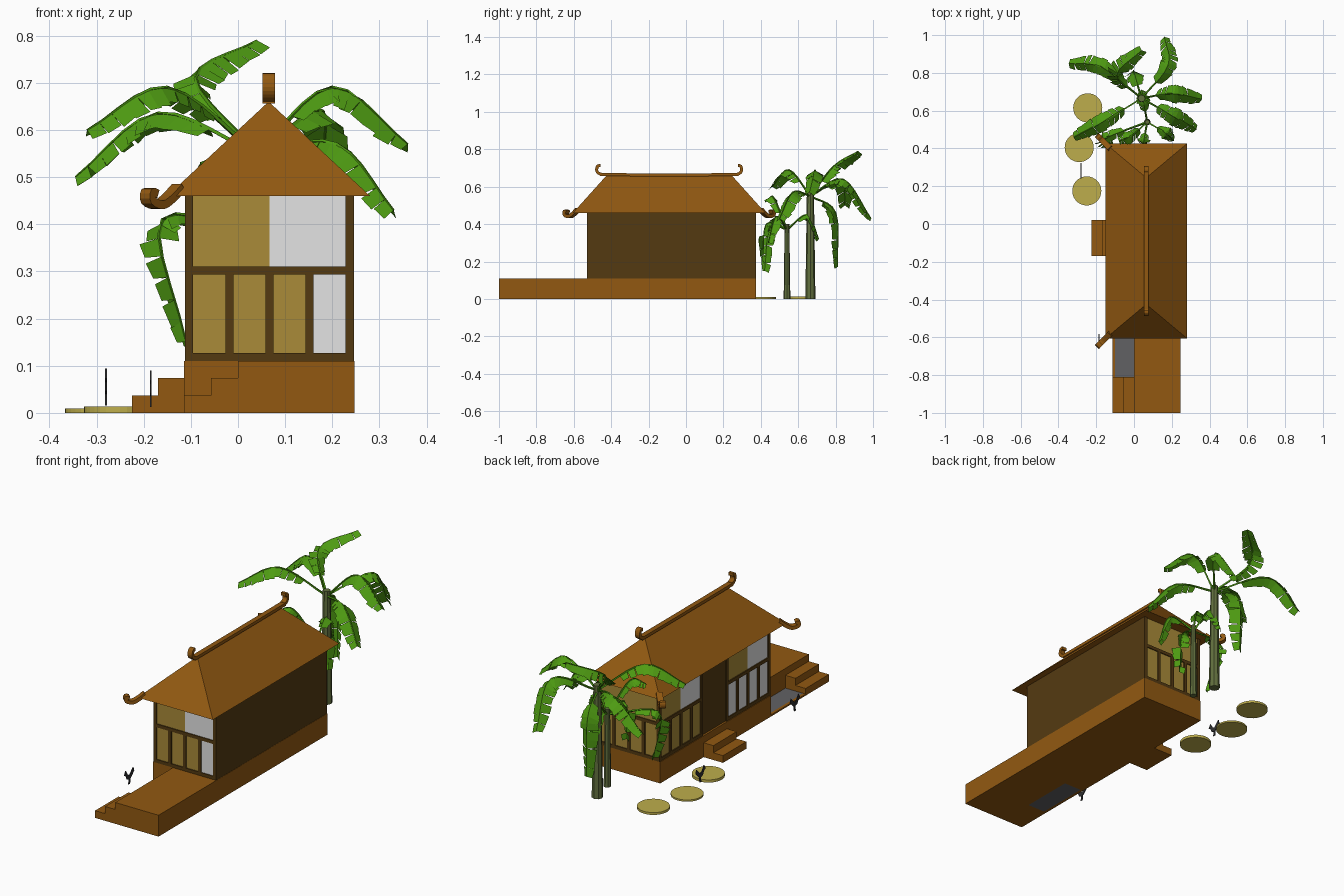
import bpy, bmesh, math, random
from mathutils import Vector

if "Cube" in bpy.data.objects:
    bpy.data.objects.remove(bpy.data.objects["Cube"])

random.seed(4)


def mat(name, r, g, b):
    lin = [((c / 255 + 0.055) / 1.055) ** 2.4 if c > 10 else c / 255 / 12.92 for c in (r, g, b)]
    m = bpy.data.materials.new(name)
    m.diffuse_color = (*lin, 1)
    m.use_nodes = True
    m.node_tree.nodes["Principled BSDF"].inputs["Base Color"].default_value = m.diffuse_color
    return m


WOOD = mat("warm brown wood", 146, 89, 17)
DARK = mat("dark brown timber", 84, 58, 17)
TAN = mat("tan paper", 170, 139, 57)
PALE = mat("pale grey paper", 228, 228, 228)
STONE = mat("straw yellow", 190, 174, 76)
POOL = mat("grey slab", 97, 97, 100)
LEAF = mat("leaf green", 78, 155, 18)
TRUNK = mat("trunk green", 98, 112, 62)
BIRD = mat("charcoal", 48, 48, 50)


def finish(name, bm, material, normals=True):
    if normals:
        bmesh.ops.recalc_face_normals(bm, faces=bm.faces[:])
    me = bpy.data.meshes.new(name)
    bm.to_mesh(me)
    bm.free()
    me.materials.append(material)
    ob = bpy.data.objects.new(name, me)
    bpy.context.collection.objects.link(ob)
    return ob


def boxes(name, items, material):
    """One object from boxes given as x0, x1, y0, y1, z0, z1."""
    bm = bmesh.new()
    for x0, x1, y0, y1, z0, z1 in items:
        for v in bmesh.ops.create_cube(bm, size=1)["verts"]:
            v.co = (x1 if v.co.x > 0 else x0, y1 if v.co.y > 0 else y0, z1 if v.co.z > 0 else z0)
    return finish(name, bm, material)


def spline(pts, n):
    """Smooth sampling through points."""
    p = [Vector(q) for q in pts]
    p = [2 * p[0] - p[1]] + p + [2 * p[-1] - p[-2]]
    out = []
    for k in range(n + 1):
        f = k / n * (len(p) - 3)
        i = min(int(f), len(p) - 4)
        t = f - i
        a, b, c, d = p[i:i + 4]
        out.append(0.5 * (2 * b + (c - a) * t + (2 * a - 5 * b + 4 * c - d) * t * t
                          + (3 * b - a - 3 * c + d) * t ** 3))
    return out


def sweep(bm, path, section, ref=None):
    """Skin rings along a path; section(t) lists (side, up) offsets."""
    rings = []
    last = len(path) - 1
    for k, p in enumerate(path):
        tan = (path[min(k + 1, last)] - path[max(k - 1, 0)]).normalized()
        r = ref or (Vector((1, 0, 0)) if abs(tan.x) < 0.9 else Vector((0, 1, 0)))
        up = tan.cross(r).normalized()
        side = up.cross(tan)
        rings.append([bm.verts.new(p + side * s + up * u) for s, u in section(k / last)])
    n = len(rings[0])
    for a, b in zip(rings, rings[1:]):
        for j in range(n):
            bm.faces.new((a[j], a[(j + 1) % n], b[(j + 1) % n], b[j]))
    bm.faces.new(rings[0])
    bm.faces.new(rings[-1])


def taper(r0, r1, n):
    return lambda t: [((r0 + (r1 - r0) * t) * math.cos(j * math.tau / n),
                       (r0 + (r1 - r0) * t) * math.sin(j * math.tau / n)) for j in range(n)]


# Platform, deck, steps
boxes("platform", [(-0.115, 0.247, -0.53, 0.375, 0, 0.11)], WOOD)
boxes("front_deck", [(0, 0.247, -1, -0.53, 0, 0.11)], WOOD)
for name, x, w, y0, y1 in (("front_step", -0.115, 0.0575, -1, -0.81), ("side_step", -0.225, 0.055, -0.17, 0.02)):
    boxes(name + "s", [(x + k * w, x + (k + 1) * w, y0, y1, 0, 0.037 * (k + 1)) for k in (0, 1)], WOOD)
boxes("ground_slab", [(-0.1, 0, -0.81, -0.53, 0, 0.008)], POOL)
boxes("slab_curb", [(-0.115, -0.1, -0.81, -0.53, 0, 0.008)], WOOD)

# Walls: frame bars and paper panels laid out along each wall
frame, papers = [], {TAN: [], PALE: []}


def wall(place, length, lower, upper):
    def add(dst, u0, u1, d0, d1, z0, z1):
        (xa, ya), (xb, yb) = place(u0, d0), place(u1, d1)
        dst.append((min(xa, xb), max(xa, xb), min(ya, yb), max(ya, yb), z0, z1))
    w = 0.017
    step = (length - w) / 4
    for z in (0.11, 0.293):
        add(frame, 0, length, 0, 0.015, z, z + w)
    for k in range(5):
        add(frame, k * step, k * step + w, 0, 0.015, 0.11, 0.3 if 0 < k < 4 else 0.46)
    for k, m in enumerate(lower):
        add(papers[m], k * step + w / 2, (k + 1) * step + w / 2, 0.005, 0.01, 0.12, 0.3)
    for k, m in enumerate(upper):
        add(papers[m], 2 * k * step + w / 2, 2 * (k + 1) * step + w / 2, 0.005, 0.01, 0.3, 0.46)


wall(lambda u, d: (-0.112 + u, -0.53 + d), 0.357, [TAN, TAN, TAN, PALE], [TAN, PALE])
wall(lambda u, d: (0.245 - u, 0.375 - d), 0.357, [TAN] * 4, [TAN] * 2)
wall(lambda u, d: (-0.112 + d, 0.375 - u), 0.355, [TAN] * 4, [TAN, PALE])
wall(lambda u, d: (-0.112 + d, -0.17 - u), 0.36, [PALE] * 4, [TAN, PALE])
boxes("wall_frame", frame, DARK)
boxes("tan_panels", papers[TAN], TAN)
boxes("pale_panels", papers[PALE], PALE)
boxes("door", [(-0.105, -0.095, -0.17, 0.02, 0.11, 0.46)], DARK)
boxes("right_wall", [(0.235, 0.246, -0.53, 0.375, 0.11, 0.46)], DARK)

# Hipped roof: a block whose top is pinched to a ridge
roof = boxes("roof", [(-0.15, 0.28, -0.605, 0.425, 0.46, 0.66)], WOOD)
for v in roof.data.vertices:
    if v.co.z > 0.5:
        v.co.x = 0.065
        v.co.y += 0.18 if v.co.y < 0 else -0.18
bm = bmesh.new()
bm.from_mesh(roof.data)
bmesh.ops.remove_doubles(bm, verts=bm.verts[:], dist=0.001)
bm.to_mesh(roof.data)
bm.free()


def ribbon(name, pts, side, width, thick, n):
    """Flat bar swept along a curve, square in section."""
    bm = bmesh.new()
    a, b = width / 2, thick / 2
    sweep(bm, spline(pts, n), lambda t: [(-a, -b), (a, -b), (a, b), (-a, b)], Vector(side).normalized())
    return finish(name, bm, WOOD)


# Ridge bar with curled ends
curl = [(0.30, 0.664), (0.365, 0.667), (0.387, 0.685), (0.382, 0.71), (0.367, 0.712)]
path = [(0.065, -0.09 - y, z) for y, z in reversed(curl)] + [(0.065, -0.09 + y, z) for y, z in curl]
ribbon("ridge_bar", path, (1, 0, 0), 0.026, 0.016, 36)

# Curled corner finials on the left eaves
hook = [(-0.03, 0.478), (0.0, 0.455), (0.03, 0.441), (0.06, 0.45), (0.06, 0.468), (0.046, 0.464)]
for name, y, s in (("front_finial", -0.6, -1), ("back_finial", 0.42, 1)):
    ribbon(name, [(-0.147 - d * 0.707, y + s * d * 0.707, z) for d, z in hook], (1, s, 0), 0.03, 0.018, 15)

# Stepping stones
for i, (x, y, h) in enumerate(((-0.245, 0.615, 0.012), (-0.29, 0.405, 0.009), (-0.25, 0.175, 0.014))):
    bm = bmesh.new()
    bmesh.ops.create_cone(bm, cap_ends=True, segments=32, radius1=0.077, radius2=0.077, depth=h)
    bmesh.ops.translate(bm, verts=bm.verts[:], vec=(x, y, h / 2))
    finish(f"stepping_stone_{i + 1}", bm, STONE)

# Chickens cut from a thin side profile, in thousandths
hen = [(35, 75), (42, 55), (12, 26), (8, 0), (-4, 0), (2, 24), (-15, 30),
       (-25, 50), (-38, 57), (-26, 78), (-10, 52), (6, 45)]
for name, x, y, z in (("chicken_by_stones", -0.28, 0.28, 0.016), ("chicken_by_slab", -0.185, -0.625, 0.012)):
    bm = bmesh.new()
    face = bm.faces.new([bm.verts.new((x - 0.002, y + a / 1000, z + b / 1000)) for a, b in hen])
    new = bmesh.ops.extrude_face_region(bm, geom=[face])["geom"]
    bmesh.ops.translate(bm, verts=[v for v in new if isinstance(v, bmesh.types.BMVert)], vec=(0.004, 0, 0))
    finish(name, bm, BIRD)


def leaf(bm, pts, width):
    """Torn banana leaf: two rows of drooping flaps along a curved rib."""
    n = 13
    p = spline(pts, n)

    def edge(j):
        t = (j - 3) / (n - 3)
        return width * (0.35 + 0.65 * math.sin(math.pi * (0.12 + t * 0.8)))

    for k in range(3, n):
        a, b = p[k], p[k + 1]
        tan = (b - a).normalized()
        side = tan.cross(Vector((0, 0, 1)))
        side = side.normalized() if side.length > 0.05 else Vector((1, 0, 0))
        nor = side.cross(tan)
        for s in (-1, 1):
            out = side * s * 0.8 - nor * 0.6
            w0, w1 = edge(k) * random.uniform(0.85, 1.1), edge(k + 1) * random.uniform(0.85, 1.05)
            gap = random.choice((0, 0, 0.25))
            vs = [a, b, b.lerp(a, gap) + out * w1 + tan * 0.008, a + out * w0 + tan * 0.008]
            bm.faces.new([bm.verts.new(v) for v in (vs if s > 0 else vs[::-1])])


def banana_tree(name, x, y, h, r, width, leaves):
    bm = bmesh.new()
    sweep(bm, [Vector((x, y, h * t / 4)) for t in range(5)], taper(r, r * 0.7, 8))
    finish(name + "_banana_trunk", bm, TRUNK)
    blades, ribs = bmesh.new(), bmesh.new()
    for mid, tip in leaves:
        pts = ((x, y, h - 0.03), mid, tip)
        leaf(blades, pts, width)
        sweep(ribs, spline(pts, 10), taper(0.006, 0.002, 4))
    finish(name + "_banana_leaves", blades, LEAF, normals=False)
    finish(name + "_banana_leaf_stems", ribs, LEAF)


# Banana trees: each leaf is a middle point and a tip
banana_tree("tall", 0.04, 0.665, 0.58, 0.027, 0.06, (
    ((-0.09, 0.79, 0.71), (0.04, 0.92, 0.79)),
    ((0.2, 0.69, 0.69), (0.36, 0.66, 0.57)),
    ((-0.17, 0.83, 0.635), (-0.345, 0.85, 0.5)),
    ((-0.15, 0.55, 0.69), (-0.32, 0.46, 0.6)),
    ((0.18, 0.84, 0.64), (0.16, 0.99, 0.43)),
    ((0.21, 0.57, 0.57), (0.33, 0.5, 0.43)),
    ((0.0, 0.8, 0.46), (0.0, 0.81, 0.17))))
banana_tree("short", 0.07, 0.54, 0.4, 0.018, 0.045, (
    ((-0.16, 0.45, 0.41), (-0.11, 0.42, 0.15)),
    ((-0.01, 0.47, 0.54), (-0.08, 0.44, 0.53)),
    ((0.17, 0.48, 0.44), (0.21, 0.44, 0.3)),
    ((0.05, 0.65, 0.45), (0.04, 0.71, 0.32)),
    ((0.05, 0.43, 0.4), (0.05, 0.41, 0.2))))
